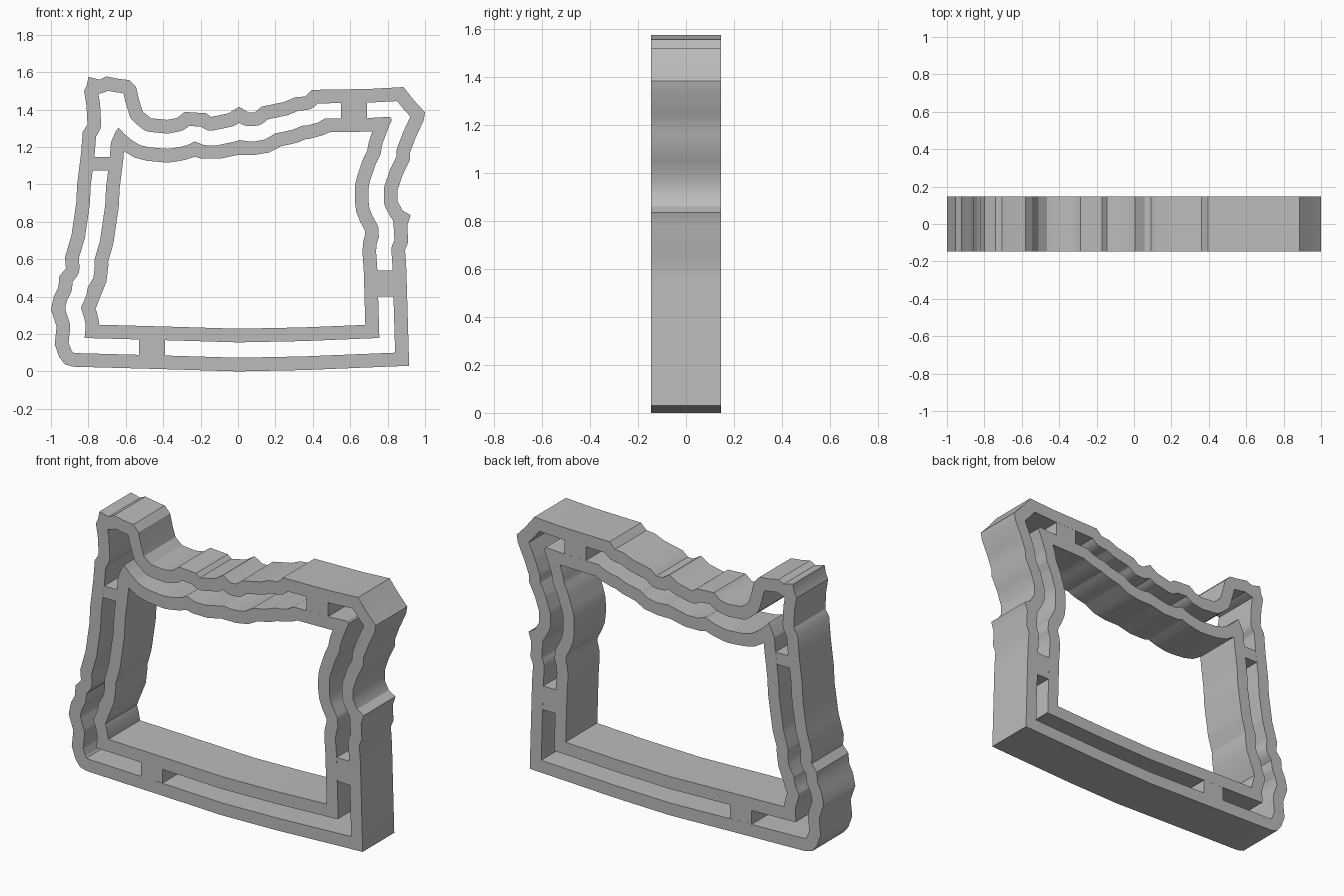
import bpy
import bmesh
import math
from mathutils import Vector
from mathutils.geometry import intersect_point_line

if "Cube" in bpy.data.objects:
    bpy.data.objects.remove(bpy.data.objects["Cube"], do_unlink=True)

HALF_DEPTH = 0.147

plastic = bpy.data.materials.new("grey_plastic")
plastic.use_nodes = True
plastic.diffuse_color = (0.5, 0.5, 0.5, 1)
plastic.node_tree.nodes["Principled BSDF"].inputs["Base Color"].default_value = (0.5, 0.5, 0.5, 1)

# Outer outline in (x, z), counter-clockwise, one list per side
bottom_side = [(-.925, .037), (-.88, .025), (-.4, .012), (0, 0), (.35, .007), (.915, .03)]
right_side = [(.9, .55), (.893, .65), (.91, .69), (.905, .78), (.923, .835), (.88, .86),
              (.853, .91), (.853, .97), (.88, 1.05), (.92, 1.13), (.92, 1.17), (.95, 1.25),
              (.992, 1.34), (1, 1.385), (.94, 1.45)]
top_side = [(.885, 1.52), (.7, 1.51), (.395, 1.505), (.36, 1.47), (.305, 1.465), (.245, 1.44),
            (.125, 1.415), (.09, 1.385), (.055, 1.385), (.005, 1.415), (-.05, 1.38),
            (-.145, 1.36), (-.17, 1.38), (-.285, 1.387), (-.325, 1.355), (-.38, 1.345),
            (-.465, 1.353), (-.51, 1.39), (-.53, 1.455), (-.545, 1.52), (-.58, 1.557),
            (-.645, 1.565), (-.705, 1.577), (-.74, 1.56), (-.8, 1.575)]
left_side = [(-.808, 1.53), (-.823, 1.5), (-.81, 1.42), (-.805, 1.32), (-.83, 1.28),
             (-.84, 1.16), (-.86, 1), (-.865, .9), (-.89, .73), (-.925, .61), (-.92, .55),
             (-.955, .51), (-.96, .45), (-.985, .4), (-1, .33), (-.97, .24), (-.98, .145),
             (-.955, .075)]
outline = [Vector(p) for p in bottom_side + right_side + top_side + left_side]
segments = list(zip(outline, outline[1:] + outline[:1]))


def distance_to_outline(p):
    """Shortest distance from a point to the outline."""
    best = math.inf
    for a, b in segments:
        d = b - a
        t = max(0, min(1, (p - a).dot(d) / d.length_squared))
        best = min(best, (p - a - d * t).length_squared)
    return math.sqrt(best)


def inset(amount, step=0.006):
    """Outline moved inwards, with the overlapping loops trimmed away."""
    if amount == 0:
        return outline
    result = []
    for i, (a, b) in enumerate(segments):
        d = b - a
        normal = Vector((-d.y, d.x)).normalized()
        count = max(2, round(d.length / step))
        points = [a + d * (k / count) + normal * amount for k in range(count + 1)]
        # round the outside of inward corners
        c, e = segments[(i + 1) % len(segments)]
        f = e - c
        next_normal = Vector((-f.y, f.x)).normalized()
        points.append(b + (normal + next_normal).normalized() * amount)
        result += [p for p in points if distance_to_outline(p) > amount - 0.0001]
    return result


def finish(obj):
    obj.data.materials.clear()
    obj.data.materials.append(plastic)
    bm = bmesh.new()
    bm.from_mesh(obj.data)
    bmesh.ops.remove_doubles(bm, verts=bm.verts, dist=0.0008)
    bmesh.ops.recalc_face_normals(bm, faces=bm.faces)
    bm.to_mesh(obj.data)
    bm.free()


def wall(name, outer, inner):
    """Extruded band between two insets of the outline."""
    curve = bpy.data.curves.new(name, "CURVE")
    curve.dimensions = "2D"
    curve.fill_mode = "BOTH"
    curve.extrude = HALF_DEPTH
    for amount in (outer, inner):
        points = inset(amount)
        spline = curve.splines.new("POLY")
        spline.points.add(len(points) - 1)
        for target, p in zip(spline.points, points):
            target.co = (p.x, p.y, 0, 1)
        spline.use_cyclic_u = True
    obj = bpy.data.objects.new(name, curve)
    obj.rotation_euler.x = math.pi / 2
    bpy.context.collection.objects.link(obj)
    bpy.ops.object.select_all(action="DESELECT")
    obj.select_set(True)
    bpy.context.view_layer.objects.active = obj
    bpy.ops.object.convert(target="MESH")
    obj = bpy.context.view_layer.objects.active
    finish(obj)
    bpy.ops.object.shade_smooth_by_angle(angle=math.radians(30))


def bridge(name, x0, x1, z0, z1):
    """Block joining the two walls, a hair shallower than them."""
    bpy.ops.mesh.primitive_cube_add(size=1, location=((x0 + x1) / 2, 0, (z0 + z1) / 2))
    obj = bpy.context.object
    obj.name = name
    obj.scale = (x1 - x0, 2 * HALF_DEPTH - 0.001, z1 - z0)
    finish(obj)


wall("outer_wall", 0, 0.073)
wall("inner_wall", 0.155, 0.228)

bridge("bottom_bridge", -.53, -.39, .05, .2)
bridge("right_bridge", .73, .87, .4, .54)
bridge("top_bridge", .55, .69, 1.33, 1.47)
bridge("left_bridge", -.8, -.66, 1.075, 1.145)
